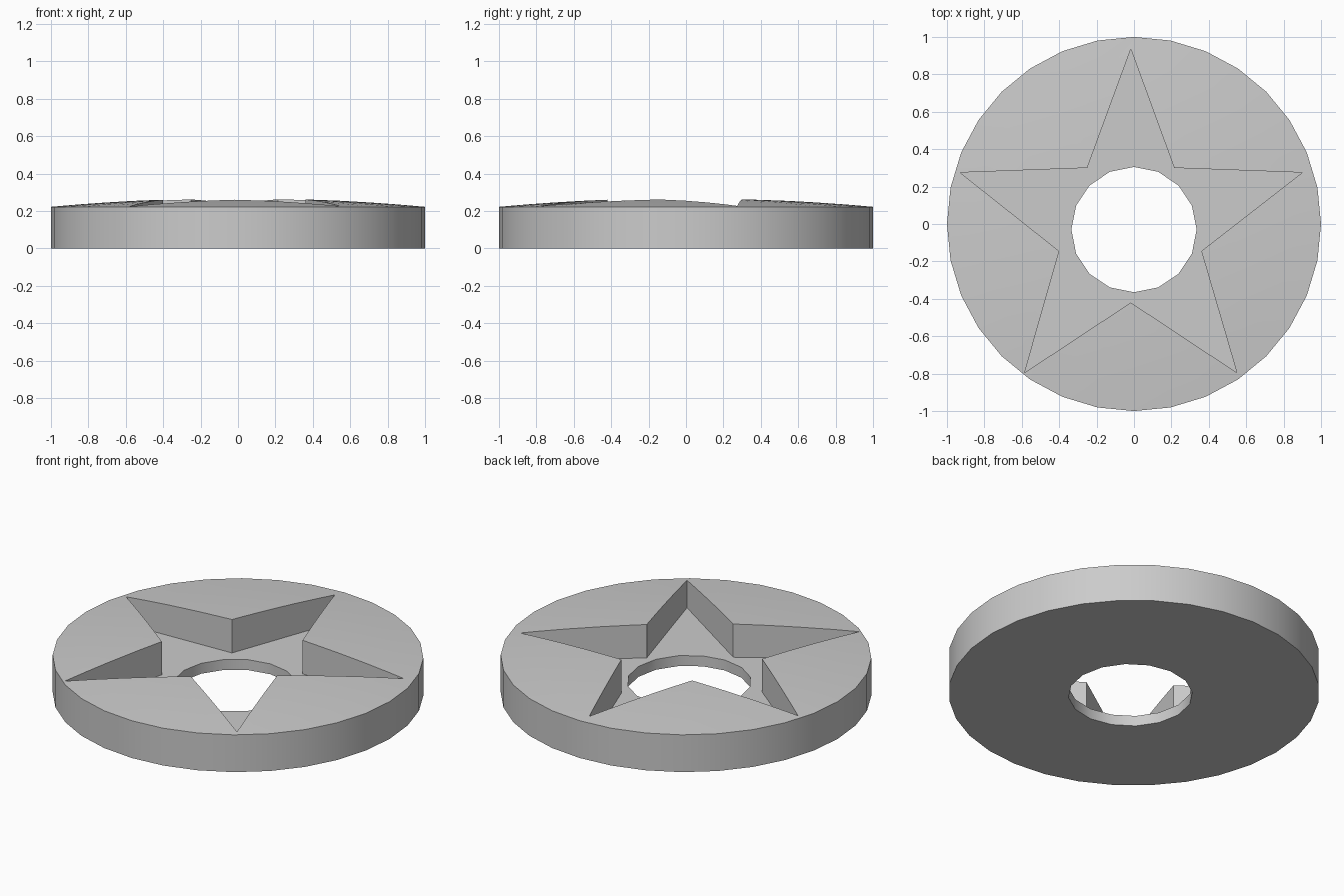
import bpy
import bmesh
from math import sin, cos, pi, radians

cube = bpy.data.objects.get("Cube")
if cube:
    bpy.data.objects.remove(cube, do_unlink=True)

RIM_Z, DOME, FLOOR_Z = 0.222, 0.046, 0.062

grey = bpy.data.materials.new("plain grey")
grey.use_nodes = True
grey.diffuse_color = (0.6, 0.6, 0.6, 1)
grey.node_tree.nodes["Principled BSDF"].inputs["Base Color"].default_value = (0.6, 0.6, 0.6, 1)


def circle(radius, sides, cx=0.0, cy=0.0):
    return [(cx + radius * sin(2 * pi * i / sides), cy + radius * cos(2 * pi * i / sides))
            for i in range(sides)]


def finish(name, bm):
    bmesh.ops.recalc_face_normals(bm, faces=bm.faces)
    mesh = bpy.data.meshes.new(name)
    bm.to_mesh(mesh)
    bm.free()
    mesh.materials.append(grey)
    obj = bpy.data.objects.new(name, mesh)
    bpy.context.collection.objects.link(obj)
    return obj


def prism(name, outline, z0, z1):
    bm = bmesh.new()
    low = [bm.verts.new((x, y, z0)) for x, y in outline]
    high = [bm.verts.new((x, y, z1)) for x, y in outline]
    bm.faces.new(low)
    bm.faces.new(high)
    for i in range(len(outline)):
        j = (i + 1) % len(outline)
        bm.faces.new((low[i], low[j], high[j], high[i]))
    return finish(name, bm)


def cut(target, cutter):
    cutter.hide_render = True
    mod = target.modifiers.new("cut", "BOOLEAN")
    mod.operation, mod.solver, mod.object = "DIFFERENCE", "EXACT", cutter
    bpy.context.view_layer.objects.active = target
    bpy.ops.object.modifier_apply(modifier=mod.name)
    bpy.data.objects.remove(cutter, do_unlink=True)


# Disc with a gently domed top, built from rings
bm = bmesh.new()
profile = [(1, 0)] + [(r, RIM_Z + DOME * (1 - r * r)) for r in (1, 0.85, 0.7, 0.55, 0.4, 0.2)]
rings = [[bm.verts.new((x, y, z)) for x, y in circle(r, 32)] for r, z in profile]
for a, b in zip(rings, rings[1:]):
    for i in range(32):
        j = (i + 1) % 32
        bm.faces.new((a[i], a[j], b[j], b[i]))
bm.faces.new(rings[0])
bm.faces.new(rings[-1])
disc = finish("star_disc", bm)

# Sunken star recess
star = [(-0.017, 0.935), (0.215, 0.3), (0.9, 0.275), (0.36, -0.145), (0.55, -0.795),
        (-0.017, -0.42), (-0.585, -0.795), (-0.4, -0.145), (-0.93, 0.275), (-0.25, 0.3)]
cut(disc, prism("star_cutter", star, FLOOR_Z, 0.5))

# Round hole through the recess floor
cut(disc, prism("hole_cutter", circle(0.335, 16, 0, -0.03), -0.2, 0.5))

bpy.ops.object.select_all(action="DESELECT")
disc.select_set(True)
bpy.context.view_layer.objects.active = disc
bpy.ops.object.shade_smooth_by_angle(angle=radians(30))
